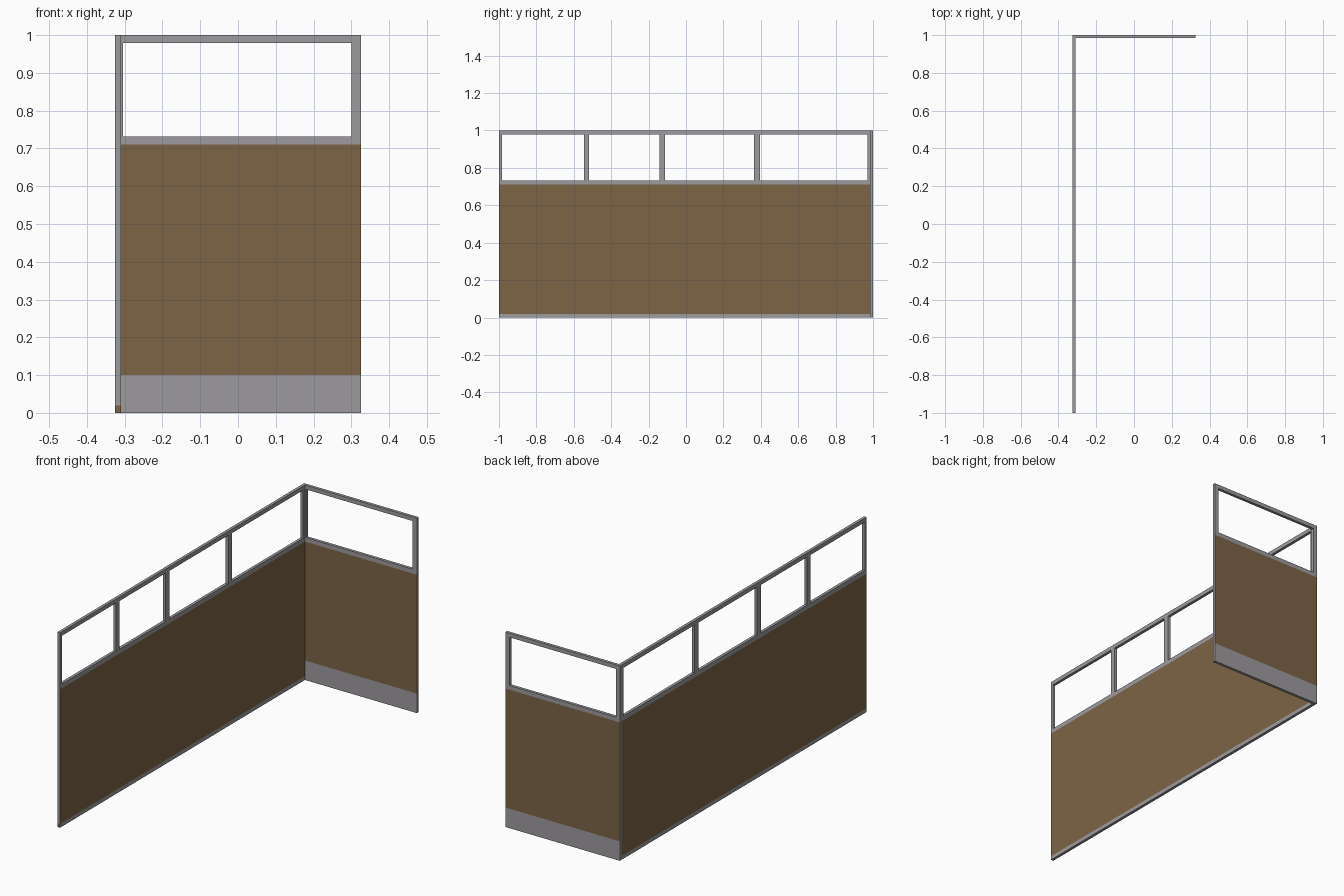
import bpy, bmesh
from mathutils import Vector

if "Cube" in bpy.data.objects:
    bpy.data.objects.remove(bpy.data.objects["Cube"])


def material(name, rgb):
    m = bpy.data.materials.new(name)
    m.diffuse_color = (*rgb, 1)
    m.use_nodes = True
    m.node_tree.nodes["Principled BSDF"].inputs["Base Color"].default_value = m.diffuse_color
    return m


GREY = material("grey_metal", (0.337, 0.328, 0.337))
BROWN = material("brown_panel", (0.205, 0.127, 0.061))

DIRS = {"+x": (1, 0, 0), "-x": (-1, 0, 0), "+y": (0, 1, 0),
        "-y": (0, -1, 0), "+z": (0, 0, 1), "-z": (0, 0, -1)}


def box(name, lo, hi, skip=(), brown=()):
    """Grey box; leaves out hidden joint faces, paints chosen sides brown."""
    bm = bmesh.new()
    bmesh.ops.create_cube(bm, size=1)
    for v in bm.verts:
        v.co = Vector([lo[i] + (v.co[i] + 0.5) * (hi[i] - lo[i]) for i in range(3)])
    bm.normal_update()

    def faces(keys):
        return [f for f in bm.faces
                if any(f.normal.dot(Vector(DIRS[k])) > 0.9 for k in keys)]

    for f in faces(brown):
        f.material_index = 1
    bmesh.ops.delete(bm, geom=faces(skip), context='FACES')
    me = bpy.data.meshes.new(name)
    bm.to_mesh(me)
    bm.free()
    me.materials.append(GREY)
    me.materials.append(BROWN)
    bpy.context.collection.objects.link(bpy.data.objects.new(name, me))


X0, X1, T = -0.325, 0.325, 0.015      # width limits and wall thickness
XI, YI = X0 + T, 1 - T                # inner corner
SILL, SILL_TOP, HEAD = 0.71, 0.732, 0.979

# Long side wall: base rail, panel, sill and top rail
box("side_base_rail", (X0, -1, 0), (XI, YI, 0.02), ("+z", "+y"), ("-y",))
box("side_panel", (X0, -1, 0.02), (XI, YI, SILL), ("+z", "-z", "+y"), ("+x", "-x"))
box("side_sill", (X0, -1, SILL), (XI, YI, SILL_TOP), ("-z", "+y"))
box("side_top_rail", (X0, -1, HEAD), (XI, YI, 1), ("+y",))

# Window posts of the side wall
posts = [(-1, -0.985), (-0.545, -0.518), (-0.143, -0.111), (0.364, 0.396), (0.97, YI)]
for i, (a, b) in enumerate(posts):
    skip = ("+z", "-z", "+y") if b == YI else ("+z", "-z")
    box(f"side_post_{i + 1}", (X0, a, SILL_TOP), (XI, b, HEAD), skip)

# Short back wall: kickboard, panel, sill and top rail
box("back_kickboard", (X0, YI, 0), (X1, 1, 0.1), ("+z",))
box("back_panel", (X0, YI, 0.1), (X1, 1, SILL), ("+z", "-z"), ("+y", "-y"))
box("back_sill", (X0, YI, SILL), (X1, 1, SILL_TOP), ("-z",))
box("back_top_rail", (X0, YI, HEAD), (X1, 1, 1))

# Window posts of the back wall
for name, a, b in (("back_corner_post", X0, -0.304), ("back_end_post", 0.301, X1)):
    box(name, (a, YI, SILL_TOP), (b, 1, HEAD), ("+z", "-z"))
